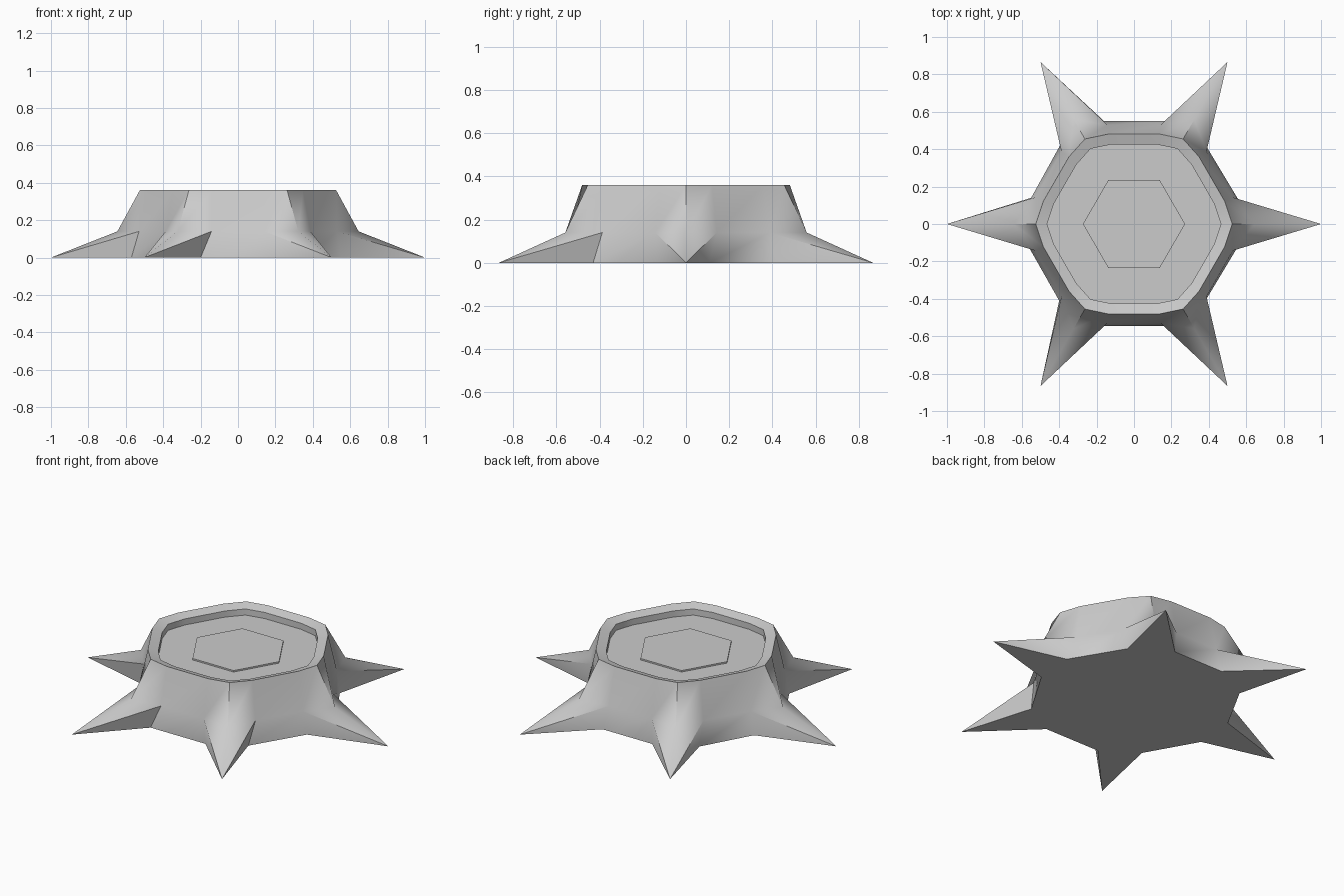
import bpy, bmesh
from math import cos, sin, pi
from mathutils import Vector

if "Cube" in bpy.data.objects:
    bpy.data.objects.remove(bpy.data.objects["Cube"])

# Slightly irregular notches between the roots: two per root, counter-clockwise
NOTCHES = [((.55, -.13), (.57, .11)), ((.39, .41), (.17, .55)),
           ((-.16, .55), (-.39, .43)), ((-.55, .14), (-.57, -.11)),
           ((-.40, -.41), (-.20, -.545)), ((.165, -.545), (.37, -.43))]
TOP, KNEE, LIP, FLOOR = .36, .14, .343, .306


def polar(r, a, z):
    return Vector((r * cos(a), r * sin(a), z))


def ring(side, ridge, spread, z):
    """Three points per root: side, ridge, side."""
    return [polar(r, i * pi / 3 + d, z) for i in range(6)
            for r, d in ((side, -spread), (ridge, 0), (side, spread))]


# Star outline where the roots meet the ground
base = []
for i, (n0, n1) in enumerate(NOTCHES):
    base += [Vector((*n0, 0)), polar(1, i * pi / 3, 0), Vector((*n1, 0))]


def loft(name, rings, angle, split_roots=False):
    bm = bmesh.new()
    vr = [[bm.verts.new(p) for p in r] for r in rings]
    for k, (lo, hi) in enumerate(zip(vr, vr[1:])):
        n = len(lo)
        for i in range(n):
            j = (i + 1) % n
            if split_roots and k == 0 and i % 3 == 0:    # notch to tip
                bm.faces.new((lo[i], lo[j], hi[i]))
                bm.faces.new((lo[j], hi[j], hi[i]))
            elif split_roots and k == 0 and i % 3 == 1:  # tip to notch
                bm.faces.new((lo[i], lo[j], hi[j]))
                bm.faces.new((lo[i], hi[j], hi[i]))
            else:
                bm.faces.new((lo[i], lo[j], hi[j], hi[i]))
    bm.faces.new(vr[0][::-1])
    bm.faces.new(vr[-1])
    bmesh.ops.recalc_face_normals(bm, faces=bm.faces)
    me = bpy.data.meshes.new(name)
    bm.to_mesh(me)
    bm.free()
    ob = bpy.data.objects.new(name, me)
    bpy.context.collection.objects.link(ob)
    bpy.ops.object.select_all(action='DESELECT')
    ob.select_set(True)
    bpy.context.view_layer.objects.active = ob
    bpy.ops.object.shade_smooth_by_angle(angle=angle)
    return ob


# Stump: ground star, root knees, cut top, bark rim and sunken cut face
loft("stump", [base,
               ring(.548, .645, .262, KNEE),
               ring(.50, .525, .245, TOP),
               ring(.4425, .4646, .245, LIP),
               ring(.4425, .4646, .245, FLOOR)], .85, True)

# Raised hexagonal heartwood
loft("heartwood", [[polar(.273, i * pi / 3, z) for i in range(6)]
                   for z in (FLOOR - .01, FLOOR + .009)], .6)
